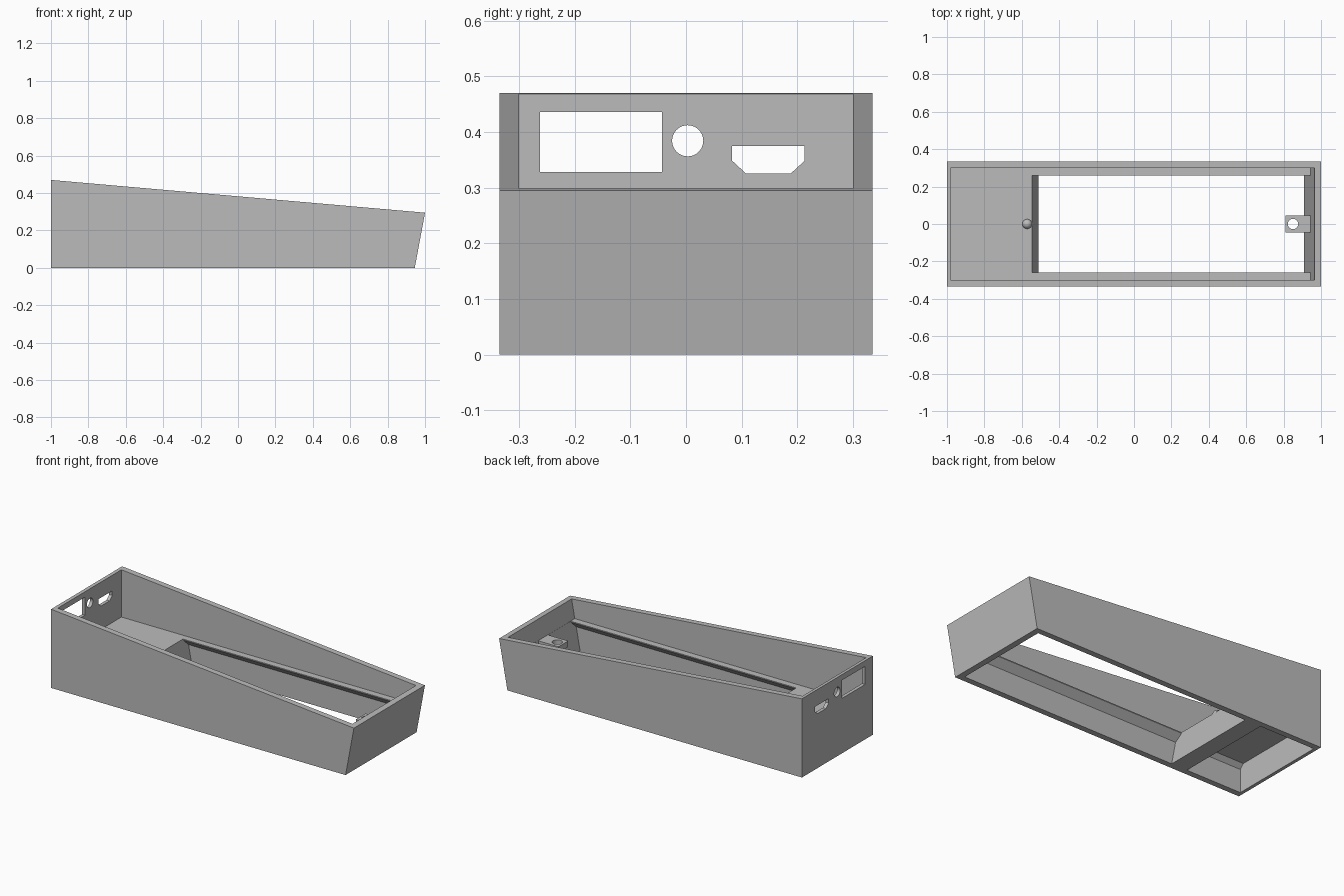
import bpy, bmesh, math

cube = bpy.data.objects.get("Cube")
if cube:
    bpy.data.objects.remove(cube, do_unlink=True)

# Single plain plastic colour
GREY = (0.5, 0.5, 0.5, 1.0)
plastic = bpy.data.materials.new("grey_plastic")
plastic.use_nodes = True
plastic.diffuse_color = GREY
plastic.node_tree.nodes["Principled BSDF"].inputs["Base Color"].default_value = GREY


def loft(name, ring_a, ring_b):
    """Closed solid between two matching outlines."""
    bm = bmesh.new()
    a = [bm.verts.new(p) for p in ring_a]
    b = [bm.verts.new(p) for p in ring_b]
    bm.faces.new(a)
    bm.faces.new(b)
    for i in range(len(a)):
        j = (i + 1) % len(a)
        bm.faces.new((a[i], a[j], b[j], b[i]))
    bmesh.ops.recalc_face_normals(bm, faces=bm.faces)
    mesh = bpy.data.meshes.new(name)
    bm.to_mesh(mesh)
    bm.free()
    mesh.materials.append(plastic)
    obj = bpy.data.objects.new(name, mesh)
    bpy.context.collection.objects.link(obj)
    return obj


def along_y(name, xz, half):
    return loft(name, [(x, -half, z) for x, z in xz], [(x, half, z) for x, z in xz])


def along_x(name, yz, start, end):
    """Extrude a yz outline; start and end give x as a function of z."""
    return loft(name, [(start(z), y, z) for y, z in yz], [(end(z), y, z) for y, z in yz])


def cut(target, cutter):
    cutter.hide_render = True
    mod = target.modifiers.new("cut", 'BOOLEAN')
    mod.operation = 'DIFFERENCE'
    mod.solver = 'EXACT'
    mod.object = cutter
    bpy.context.view_layer.objects.active = target
    bpy.ops.object.modifier_apply(modifier=mod.name)
    bpy.data.objects.remove(cutter, do_unlink=True)


def circle(u, v, r, n=32):
    return [(u + r * math.cos(2 * math.pi * i / n), v + r * math.sin(2 * math.pi * i / n))
            for i in range(n)]


WALL_Y, LEDGE_Y = 0.30, 0.26
LEDGE_Z, BACK_X = 0.186, -0.98


def nose(z):
    return 0.91 + 0.186 * z


# Wedge case body
case = along_y("wedge_case", [(-1, 0), (0.945, 0), (1, 0.295), (-1, 0.47)], 0.335)

# Upper tray above the ledges
cut(case, along_y("tray_cutter", [(BACK_X, LEDGE_Z), (nose(LEDGE_Z), LEDGE_Z),
                                  (nose(0.6), 0.6), (BACK_X, 0.6)], WALL_Y))


def chamfered(top):
    half = [(WALL_Y, -0.1), (WALL_Y, 0.14), (LEDGE_Y, 0.18), (LEDGE_Y, top)]
    return half + [(-y, z) for y, z in reversed(half)]


# Main opening, leaving side ledges with sloped undersides and a leaning crossbar
cut(case, along_x("opening_cutter", chamfered(0.22),
                  lambda z: -0.51 - 0.19 * z, lambda z: nose(z) - 0.001))

# Closed pocket underneath the rear shelf
pocket = [(WALL_Y, -0.1), (WALL_Y, 0.14), (0.275, 0.165)]
pocket += [(-y, z) for y, z in reversed(pocket)]
cut(case, along_x("pocket_cutter", pocket, lambda z: BACK_X, lambda z: -0.615))

# Sockets through the tall end wall
sockets = [
    [(-0.262, 0.328), (-0.043, 0.328), (-0.043, 0.436), (-0.262, 0.436)],
    circle(0.003, 0.384, 0.028),
    [(0.083, 0.375), (0.213, 0.375), (0.213, 0.348),
     (0.188, 0.325), (0.108, 0.325), (0.083, 0.348)],
]
for outline in sockets:
    cut(case, along_x("socket_cutter", outline, lambda z: -1.1, lambda z: -0.95))

# Screw tab on the low end wall
tab = along_y("screw_tab", [(0.81, 0.15), (0.945, 0.15), (0.95, LEDGE_Z), (0.81, LEDGE_Z)], 0.046)
hole = circle(0.85, 0, 0.028)
cut(tab, loft("screw_cutter", [(x, y, 0.1) for x, y in hole], [(x, y, 0.3) for x, y in hole]))

# Locating peg on the shelf edge
bpy.ops.mesh.primitive_uv_sphere_add(segments=24, ring_count=12, radius=0.026,
                                     location=(-0.571, 0, LEDGE_Z))
peg = bpy.context.object
peg.name = "locating_peg"
peg.data.materials.append(plastic)
bpy.ops.object.shade_smooth_by_angle()
